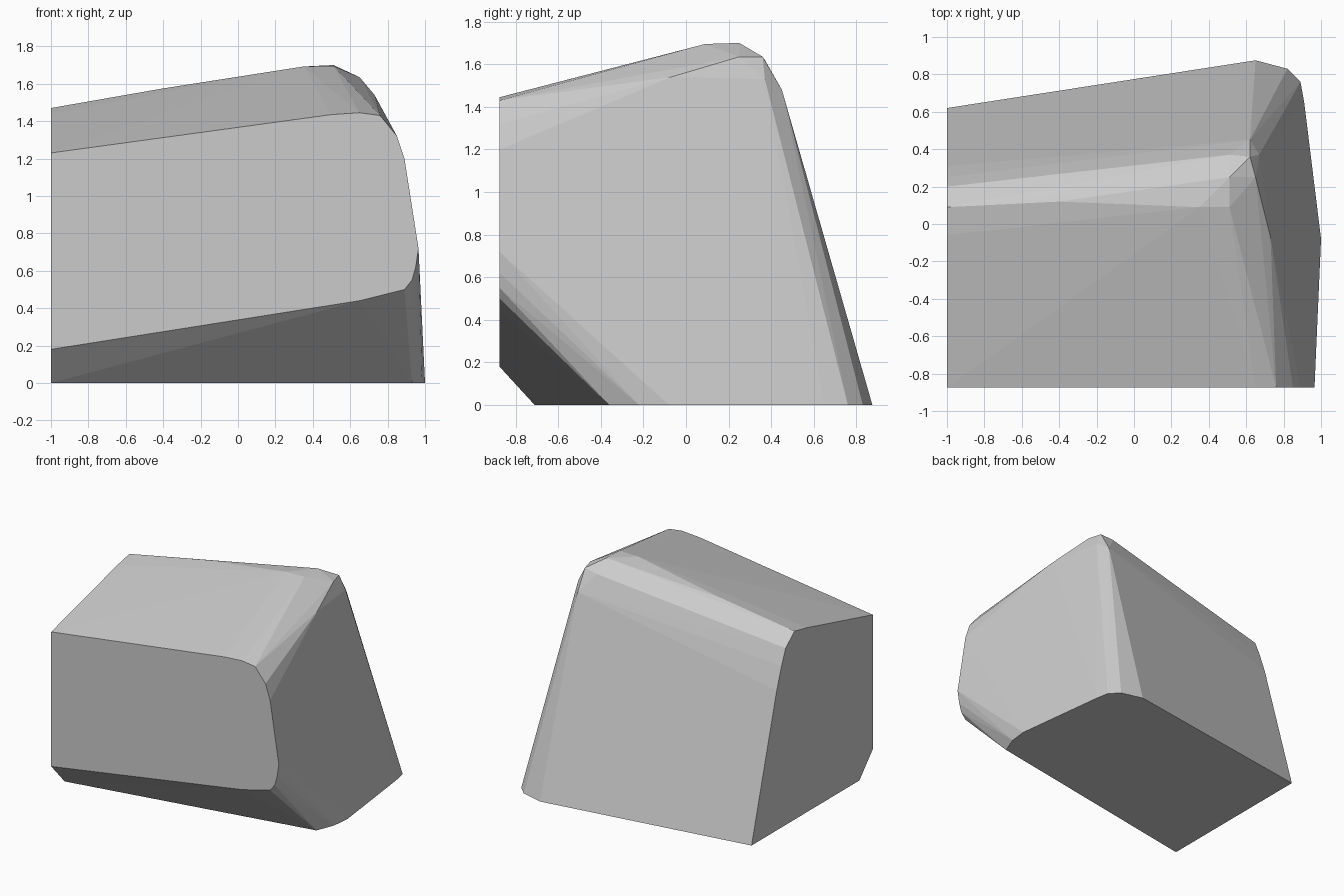
import bpy, bmesh, math

FRONT = -0.875

# Flat left end, (y, z)
left_end = [(FRONT, 0.18), (FRONT, 1.23), (-0.06, 1.44), (0.09, 1.47), (0.20, 1.38),
            (0.25, 1.26), (0.31, 1.09), (0.62, 0), (-0.71, 0)]
# Flat front face with rounded right end, (x, z)
front_face = [(0.65, 0.44), (0.89, 0.50), (0.93, 0.55), (0.95, 0.62), (0.965, 0.72),
              (0.89, 1.20), (0.85, 1.32), (0.76, 1.43), (0.65, 1.445), (0.50, 1.435)]
# Flat underside, (x, y)
underside = [(0.65, 0.875), (0.82, 0.83), (0.89, 0.76), (0.91, 0.65),
             (1.0, -0.08), (0.985, -0.22), (0.93, -0.36)]
# Rounded crest and upper right corner, (x, y, z)
crest = [(-0.40, 0.12, 1.575), (0.35, 0.09, 1.692), (0.51, 0.09, 1.695), (0.51, 0.25, 1.70),
         (0.51, 0.37, 1.62), (0.51, 0.45, 1.42), (0.62, 0.36, 1.635), (0.65, 0.25, 1.635),
         (0.62, 0.45, 1.48), (0.67, 0.37, 1.53), (0.61, 0.50, 1.30), (0.73, -0.07, 1.54)]

points = [(-1, y, z) for y, z in left_end]
points += [(x, FRONT, z) for x, z in front_face]
points += [(x, y, 0) for x, y in underside]
points += crest

# Wrap the profiles into one convex solid
bm = bmesh.new()
for p in points:
    bm.verts.new(p)
hull = bmesh.ops.convex_hull(bm, input=bm.verts)
loose = [v for v in bm.verts if not v.link_faces]
bmesh.ops.delete(bm, geom=loose, context='VERTS')
bmesh.ops.dissolve_limit(bm, angle_limit=math.radians(0.5), verts=bm.verts, edges=bm.edges)
bmesh.ops.recalc_face_normals(bm, faces=bm.faces)
mesh = bpy.data.meshes.new("rounded_block")
bm.to_mesh(mesh)
bm.free()
obj = bpy.data.objects.new("rounded_block", mesh)
bpy.context.collection.objects.link(obj)
